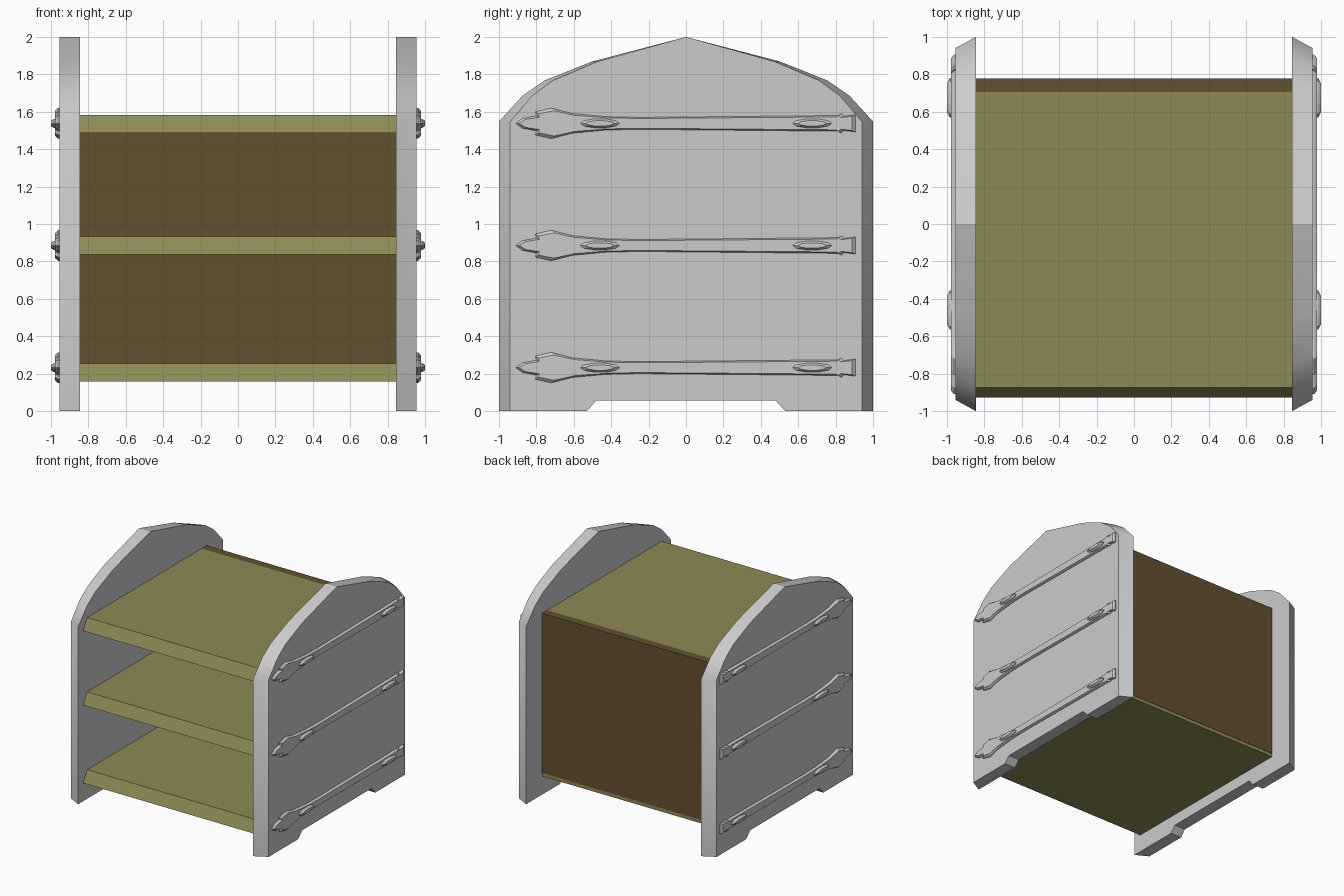
import bpy, bmesh, math

if "Cube" in bpy.data.objects:
    bpy.data.objects.remove(bpy.data.objects["Cube"])


def material(name, color):
    m = bpy.data.materials.new(name)
    m.diffuse_color = (*color, 1)
    m.use_nodes = True
    m.node_tree.nodes["Principled BSDF"].inputs["Base Color"].default_value = m.diffuse_color
    return m


olive = material("olive_wood", (0.27, 0.253, 0.09))
brown = material("brown_wood", (0.123, 0.082, 0.030))


def loft(name, sections, mat=None):
    """Solid through (x, [(y, z), ...]) sections with matching point counts."""
    bm = bmesh.new()
    rings = [[bm.verts.new((x, y, z)) for y, z in pts] for x, pts in sections]
    n = len(rings[0])
    for a, b in zip(rings, rings[1:]):
        for i in range(n):
            j = (i + 1) % n
            bm.faces.new((a[i], a[j], b[j], b[i]))
    bm.faces.new(rings[0])
    bm.faces.new(rings[-1])
    bmesh.ops.recalc_face_normals(bm, faces=bm.faces)
    me = bpy.data.meshes.new(name)
    bm.to_mesh(me)
    bm.free()
    ob = bpy.data.objects.new(name, me)
    bpy.context.collection.objects.link(ob)
    if mat:
        me.materials.append(mat)
    return ob


def smooth_arch(ob):
    """Smooth the arched rim; keep corners, faces, foot and apex crisp."""
    bm = bmesh.new()
    bm.from_mesh(ob.data)
    for f in bm.faces:
        f.smooth = True
    for e in bm.edges:
        apex = all(abs(v.co.y) < 0.01 for v in e.verts)
        low = all(v.co.z < 0.1 for v in e.verts)
        e.smooth = not (apex or low or e.calc_face_angle(0) > math.radians(48))
    bm.to_mesh(ob.data)
    bm.free()


# Side panel outlines: arched top, foot notch, outer face narrower in depth
def panel_outline(k):
    half = [(0.48, 0.056), (0.53, 0), (k, 0), (k, 1.548), (0.873 * k, 1.687),
            (0.755 * k, 1.768), (0.505 * k, 1.868)]
    return half + [(0, 2.0)] + [(-y, z) for y, z in reversed(half)]


# Strap outline: spear tip at the front, flared end at the back
strap_top = [(-0.875, 0.026), (-0.80, 0.04), (-0.805, 0.062), (-0.72, 0.082),
             (-0.61, 0.053), (-0.43, 0.036), (-0.25, 0.032), (0.82, 0.042),
             (0.83, 0.052), (0.845, 0.038), (0.905, 0.046)]
strap = [(-0.91, 0)] + strap_top + [(y, -z) for y, z in reversed(strap_top)]


def strap_outline(z0, ky=1.0, kz=1.0):
    return [(y * ky, z0 + z * kz) for y, z in strap]


def oval(y0, z0, ry, rz, n=10):
    return [(y0 + ry * math.cos(2 * math.pi * i / n),
             z0 + rz * math.sin(2 * math.pi * i / n)) for i in range(n)]


for side, s in (("left", -1), ("right", 1)):
    smooth_arch(loft(f"side_panel_{side}", [(s * 0.846, panel_outline(1.0)),
                                            (s * 0.955, panel_outline(0.94))]))
    for i, zc in enumerate((0.232, 0.885, 1.538)):
        # Metal strap and its two rivets
        loft(f"strap_{side}_{i}", [(s * 0.95, strap_outline(zc)),
                                   (s * 0.963, strap_outline(zc)),
                                   (s * 0.978, strap_outline(zc, 0.98, 0.82))])
        for j, y in enumerate((-0.46, 0.675)):
            loft(f"rivet_{side}_{i}_{j}", [(s * 0.97, oval(y, zc, 0.105, 0.025)),
                                           (s * 0.985, oval(y, zc, 0.105, 0.025)),
                                           (s * 1.0, oval(y, zc, 0.075, 0.015))])

# Shelves with slanted front edges; the lowest runs back under the board
for i, z in enumerate((0.158, 0.838, 1.487)):
    back = 0.774 if i == 0 else 0.705
    pts = [(-0.928, z), (back, z), (back, z + 0.096), (-0.873, z + 0.096)]
    loft(f"shelf_{i}", [(-0.85, pts), (0.85, pts)], olive)

# Back board
board = [(0.705, 0.19), (0.777, 0.19), (0.777, 1.583), (0.705, 1.583)]
loft("back_board", [(-0.85, board), (0.85, board)], brown)
